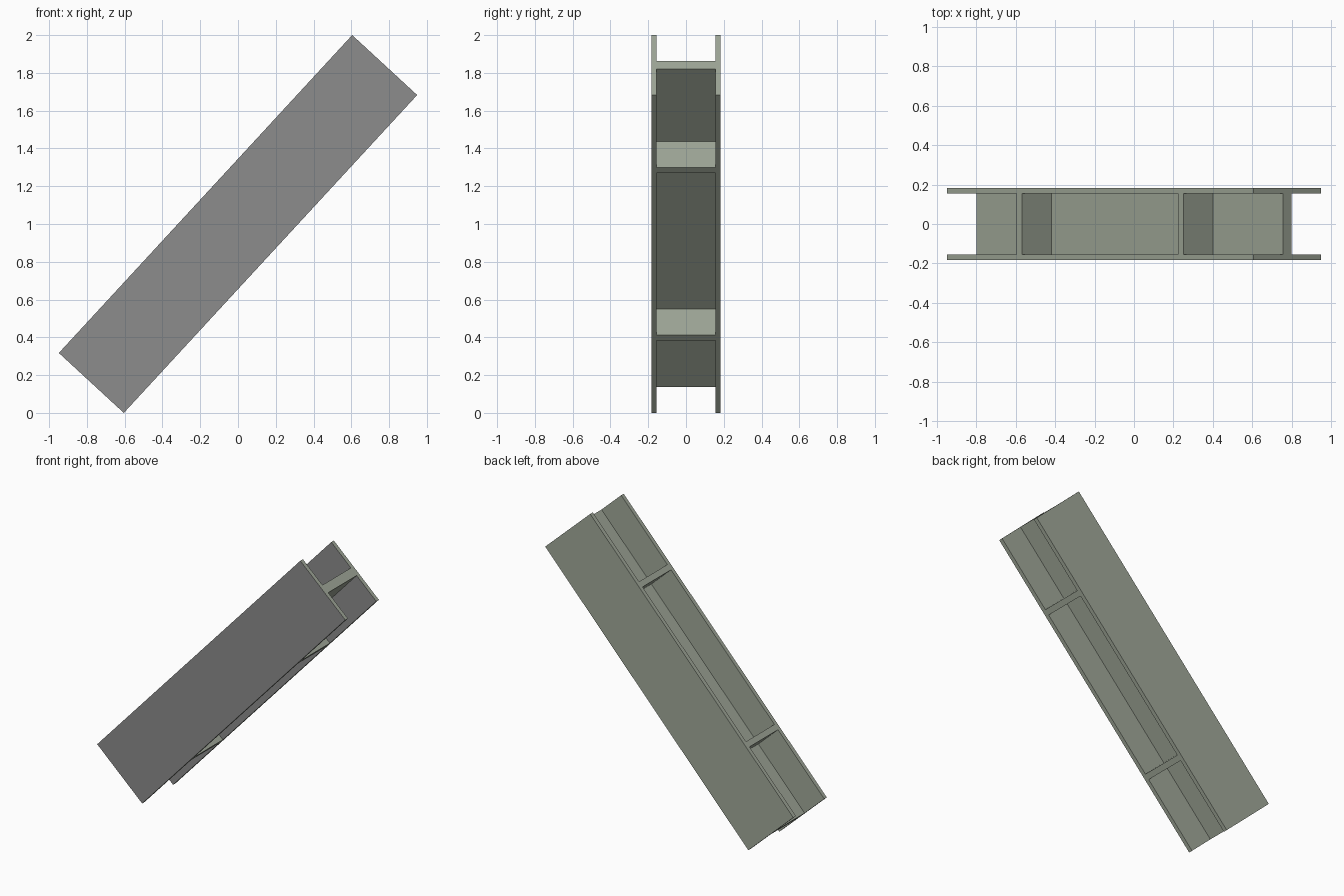
import bpy, bmesh, math
from mathutils import Matrix, Vector

if "Cube" in bpy.data.objects:
    bpy.data.objects.remove(bpy.data.objects["Cube"])

ANGLE = math.radians(47.3)
L, W = 2.29, 0.468          # beam length and flange width
Y_IN, Y_OUT = 0.155, 0.183  # inner and outer flange faces
WEB = 0.06                  # web thickness
RIB = 0.04                  # stiffener thickness
TILT = Matrix.Translation((0, 0, 1)) @ Matrix.Rotation(-ANGLE, 4, 'Y')


def material(name, rgb):
    m = bpy.data.materials.new(name)
    m.diffuse_color = (*rgb, 1)
    m.use_nodes = True
    m.node_tree.nodes["Principled BSDF"].inputs["Base Color"].default_value = m.diffuse_color
    return m


green = material("grey green paint", (0.352, 0.392, 0.319))
grey = material("plain grey", (0.262, 0.262, 0.262))


def box(name, centre, size):
    """Box in beam space, tilted into place; front-facing faces are plain grey."""
    bm = bmesh.new()
    bmesh.ops.create_cube(bm, size=1)
    bmesh.ops.scale(bm, vec=Vector(size), verts=bm.verts)
    bmesh.ops.translate(bm, vec=Vector(centre), verts=bm.verts)
    bm.transform(TILT)
    bm.normal_update()
    for f in bm.faces:
        f.material_index = 1 if f.normal.y < -0.5 else 0
    mesh = bpy.data.meshes.new(name)
    bm.to_mesh(mesh)
    bm.free()
    mesh.materials.append(green)
    mesh.materials.append(grey)
    obj = bpy.data.objects.new(name, mesh)
    bpy.context.collection.objects.link(obj)


# Flanges: the two long outer plates
for side, label in ((-1, "front"), (1, "back")):
    box(label + "_flange", (0, side * (Y_IN + Y_OUT) / 2, 0), (L, Y_OUT - Y_IN, W))

# Web joining the flanges
box("web", (0, 0, 0), (L, 2 * Y_IN, WEB))

# Stiffeners above and below the web
rib_h = (W - WEB) / 2
for end, e_label in ((-1, "lower"), (1, "upper")):
    for side, s_label in ((-1, "underside"), (1, "topside")):
        box(f"{e_label}_{s_label}_stiffener",
            (end * 0.603, 0, side * (WEB + rib_h) / 2), (RIB, 2 * Y_IN, rib_h))
